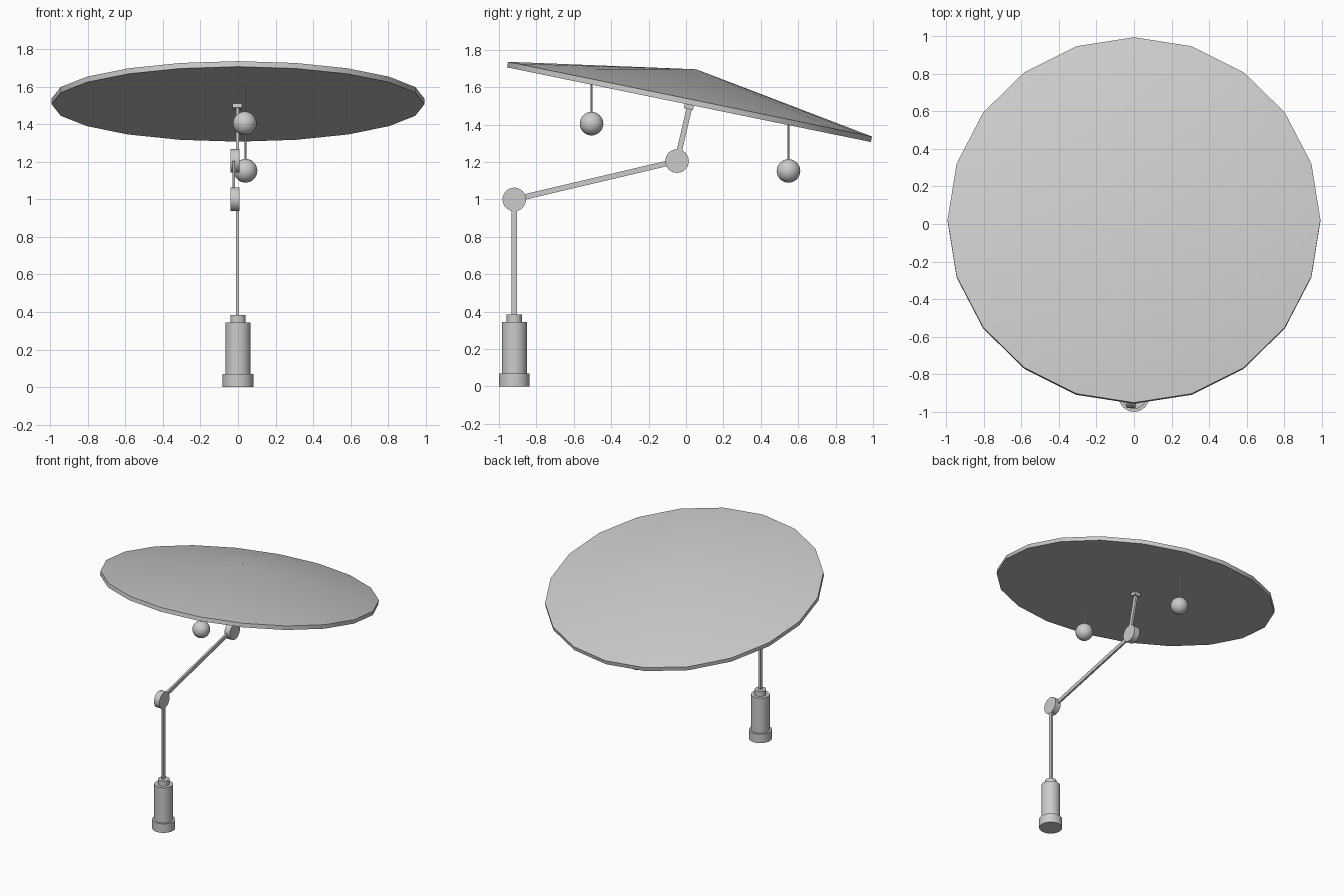
import bpy, bmesh, math
from mathutils import Matrix, Vector

if "Cube" in bpy.data.objects:
    bpy.data.objects.remove(bpy.data.objects["Cube"])

BASE_Y = -0.918
TILT = math.radians(-11.6)


def finish(name, bm, matrix=Matrix(), smooth=True):
    bmesh.ops.recalc_face_normals(bm, faces=bm.faces)
    mesh = bpy.data.meshes.new(name)
    bm.to_mesh(mesh)
    bm.free()
    obj = bpy.data.objects.new(name, mesh)
    bpy.context.collection.objects.link(obj)
    obj.matrix_world = matrix
    if smooth:
        bpy.ops.object.select_all(action='DESELECT')
        obj.select_set(True)
        bpy.context.view_layer.objects.active = obj
        bpy.ops.object.shade_smooth_by_angle(angle=math.radians(30))
    return obj


def between(a, b):
    """Matrix placing the z axis along a-b, centred on the midpoint."""
    a, b = Vector(a), Vector(b)
    rot = Vector((0, 0, 1)).rotation_difference(b - a).to_matrix().to_4x4()
    return Matrix.Translation((a + b) / 2) @ rot, (b - a).length


def rod(name, a, b, radius, sides=32):
    matrix, length = between(a, b)
    bm = bmesh.new()
    bmesh.ops.create_cone(bm, cap_ends=True, segments=sides,
                          radius1=radius, radius2=radius, depth=length)
    return finish(name, bm, matrix)


def bar(name, a, b, width, thick):
    matrix, length = between(a, b)
    bm = bmesh.new()
    bmesh.ops.create_cube(bm, size=1)
    bmesh.ops.scale(bm, vec=(width, thick, length), verts=bm.verts)
    return finish(name, bm, matrix, smooth=False)


# Canopy: shallow 20-sided cone with a thin rim and flat underside
bm = bmesh.new()
rings = []
for z in (-0.03, 0):
    rings.append([bm.verts.new((0.993 * math.sin(math.tau * i / 20),
                                0.993 * math.cos(math.tau * i / 20), z)) for i in range(20)])
low, high = rings
apex = bm.verts.new((0, 0, 0.163))
bm.faces.new(low)
for i in range(20):
    j = (i + 1) % 20
    bm.faces.new((low[i], low[j], high[j], high[i]))
    bm.faces.new((high[i], high[j], apex))
finish("canopy", bm,
       Matrix.Translation((0, 0.0215, 1.536)) @ Matrix.Rotation(TILT, 4, 'X'))

# Stepped base
for name, radius, z0, z1 in (("base_foot", 0.082, 0, 0.07),
                             ("base_body", 0.067, 0.07, 0.345),
                             ("base_collar", 0.041, 0.345, 0.385)):
    rod(name, (0, BASE_Y, z0), (0, BASE_Y, z1), radius)

# Flat bars of the folding arm
elbow, wrist, top = (BASE_Y, 1.0), (-0.048, 1.205), (0.02, 1.50)
bar("lower_pole", (-0.002, BASE_Y, 0.36), (-0.002, *elbow), 0.015, 0.029)
bar("middle_arm", (-0.023, *elbow), (-0.023, *wrist), 0.015, 0.029)
bar("upper_pole", (-0.002, *wrist), (-0.002, *top), 0.015, 0.029)
bar("canopy_mount", (-0.003, 0.013, 1.483), (-0.003, 0.018, 1.51), 0.05, 0.05)

# Round hinge discs
for name, (y, z) in (("elbow_joint", elbow), ("wrist_joint", wrist)):
    rod(name, (-0.04, y, z), (0.007, y, z), 0.063)

# Hanging lamps on thin cords
for name, x, y, z, cord_top in (("front_lamp", 0.036, -0.505, 1.405, 1.615),
                                ("back_lamp", 0.040, 0.548, 1.152, 1.402)):
    bm = bmesh.new()
    bmesh.ops.create_uvsphere(bm, u_segments=32, v_segments=16, radius=0.063)
    finish(name + "_globe", bm, Matrix.Translation((x, y, z)))
    rod(name + "_cord", (x, y, z), (x, y, cord_top), 0.005, 12)
